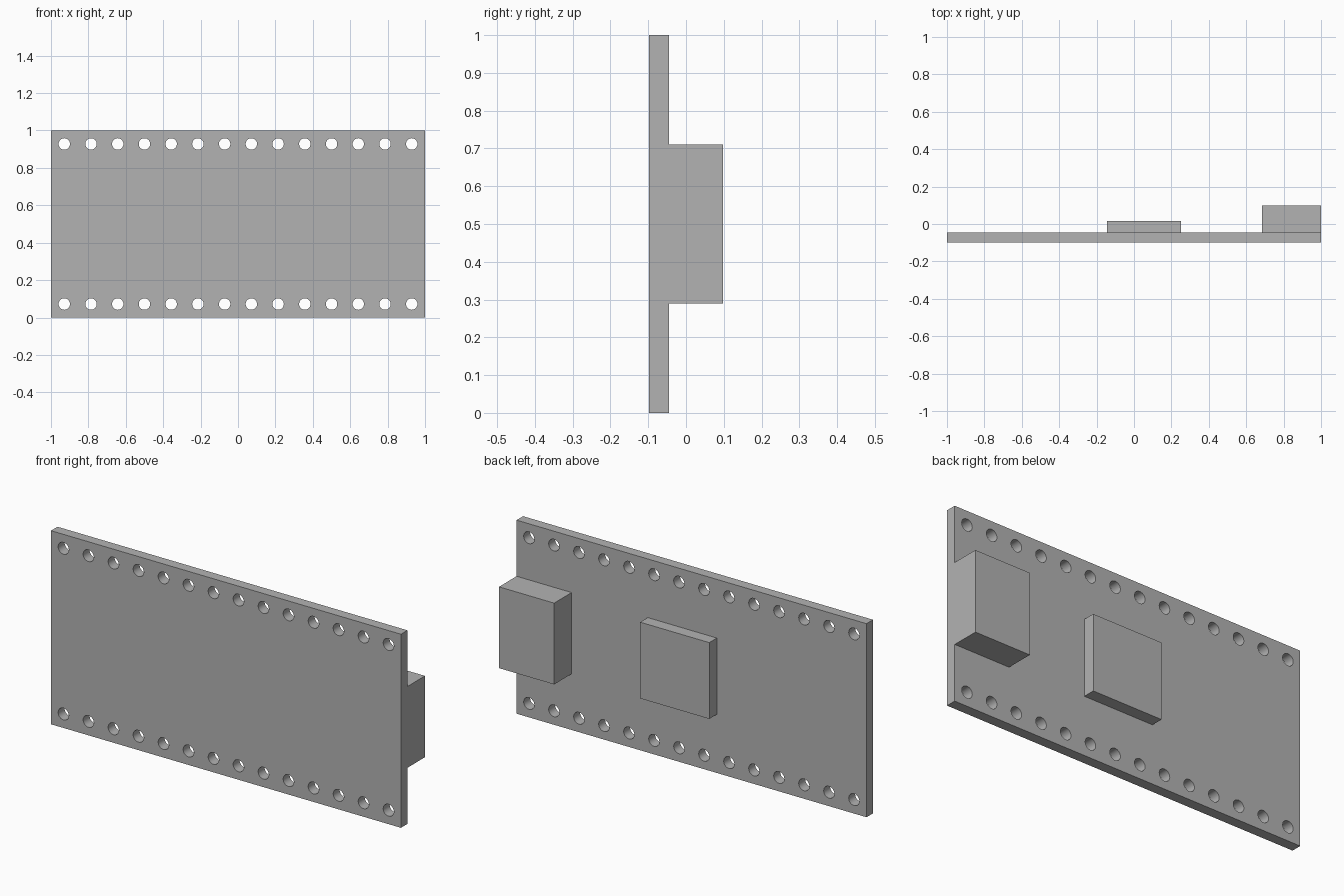
import bpy, bmesh, math
from mathutils import Matrix

if "Cube" in bpy.data.objects:
    bpy.data.objects.remove(bpy.data.objects["Cube"])

grey = bpy.data.materials.new("plain grey")
grey.diffuse_color = (0.45, 0.45, 0.45, 1)
grey.use_nodes = True
grey.node_tree.nodes["Principled BSDF"].inputs["Base Color"].default_value = grey.diffuse_color


def add_object(name, bm):
    mesh = bpy.data.meshes.new(name)
    bm.to_mesh(mesh)
    bm.free()
    mesh.materials.append(grey)
    obj = bpy.data.objects.new(name, mesh)
    bpy.context.collection.objects.link(obj)
    return obj


def box(name, x, y, z):
    """Box from (min, max) ranges on each axis."""
    bm = bmesh.new()
    centre = [(a + b) / 2 for a, b in (x, y, z)]
    size = [b - a for a, b in (x, y, z)]
    bmesh.ops.create_cube(bm, size=1, matrix=Matrix.Translation(centre) @ Matrix.Diagonal((*size, 1)))
    return add_object(name, bm)


FRONT, BACK = -0.098, -0.045

# Flat board with the chip and the edge connector on its back
board = box("circuit_board", (-1, 1), (FRONT, BACK), (0, 1))
box("chip", (-0.145, 0.25), (BACK, 0.017), (0.303, 0.697))
box("edge_connector", (0.685, 1), (BACK, 0.098), (0.29, 0.71))

# Two rows of fourteen round pin holes
bm = bmesh.new()
turn = Matrix.Rotation(math.pi / 2, 4, 'X')
for z in (0.072, 0.928):
    for i in range(14):
        x = (i - 6.5) * 0.1429
        bmesh.ops.create_cone(bm, cap_ends=True, segments=32, radius1=0.0305, radius2=0.0305, depth=0.2,
                              matrix=Matrix.Translation((x, (FRONT + BACK) / 2, z)) @ turn)
cutter = add_object("pin_hole_cutter", bm)
cutter.hide_render = True
cutter.hide_set(True)

cut = board.modifiers.new("pin holes", 'BOOLEAN')
cut.operation = 'DIFFERENCE'
cut.solver = 'EXACT'
cut.object = cutter

# Apply the cut, then smooth the hole walls only
bpy.context.view_layer.objects.active = board
board.select_set(True)
bpy.ops.object.modifier_apply(modifier=cut.name)
bpy.data.objects.remove(cutter)
bpy.ops.object.shade_smooth_by_angle(angle=math.radians(30))
